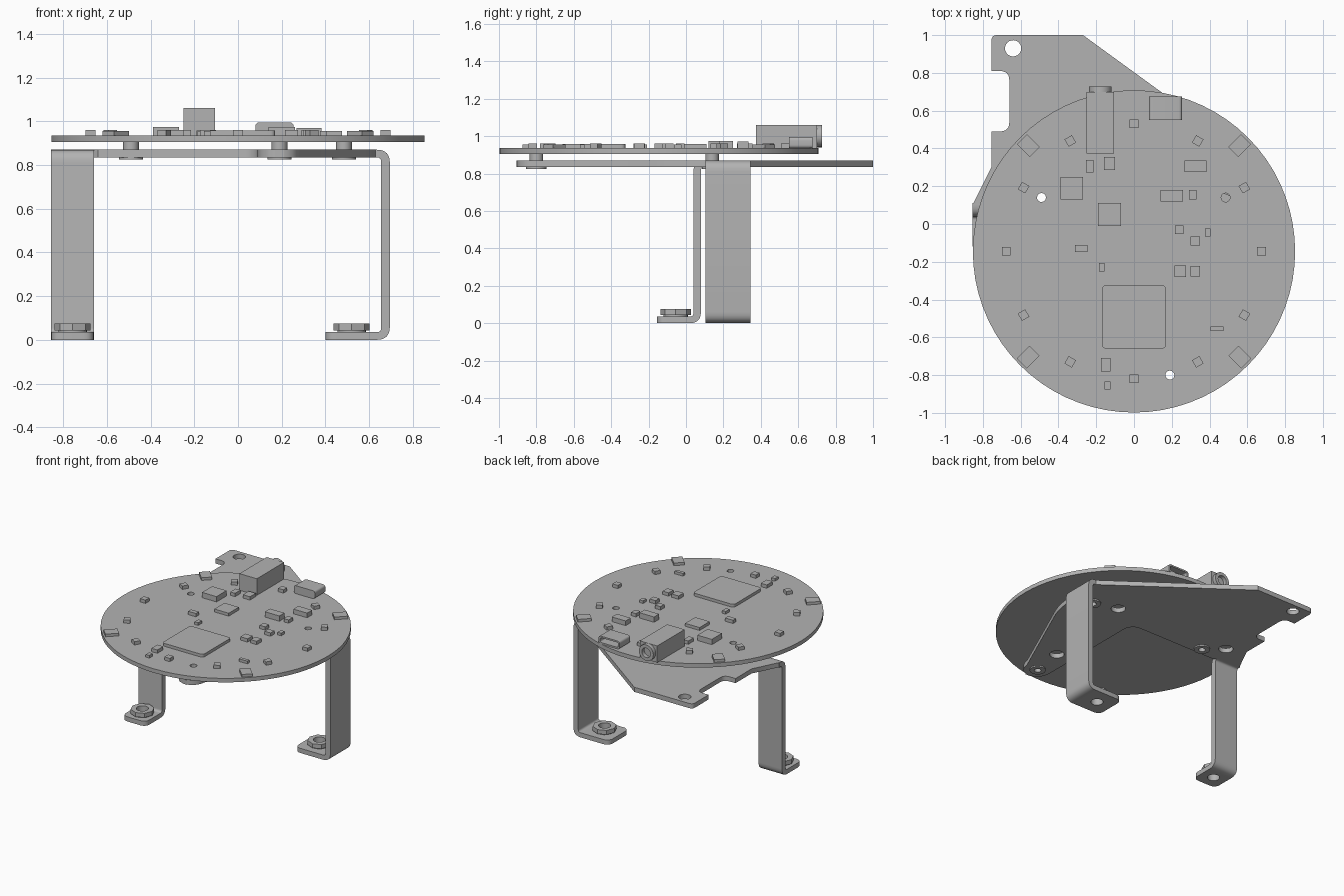
import bpy
from math import sin, cos, pi, radians
from mathutils import Vector, Matrix

cube = bpy.data.objects.get("Cube")
if cube:
    bpy.data.objects.remove(cube)

grey = bpy.data.materials.new("plain_grey")
grey.use_nodes = True
COLOUR = (0.45, 0.45, 0.45, 1)
grey.diffuse_color = COLOUR
grey.node_tree.nodes["Principled BSDF"].inputs["Base Color"].default_value = COLOUR

# Extrusion frames: profile plane to model space
UP = Matrix.Identity(4)
ALONG_X = Matrix(((0, 0, 1, 0), (1, 0, 0, 0), (0, 1, 0, 0), (0, 0, 0, 1)))
ALONG_Y = Matrix(((1, 0, 0, 0), (0, 0, -1, 0), (0, 1, 0, 0), (0, 0, 0, 1)))


def circle(x, y, r, n=24):
    return [(x + r * cos(2 * pi * i / n), y + r * sin(2 * pi * i / n)) for i in range(n)]


def rounded(points, steps=6):
    """Closed outline; a third value on a point softens that corner."""
    out = []
    for i, p in enumerate(points):
        c = Vector(p[:2])
        if len(p) == 2:
            out.append(c)
            continue
        a = Vector(points[i - 1][:2]) - c
        b = Vector(points[(i + 1) % len(points)][:2]) - c
        a, b = c + a.normalized() * p[2], c + b.normalized() * p[2]
        for k in range(steps + 1):
            t = k / steps
            out.append(a * (1 - t) ** 2 + c * 2 * t * (1 - t) + b * t * t)
    return out


def rect(x, y, w, d, r=None):
    corners = [(x - w / 2, y - d / 2), (x + w / 2, y - d / 2),
               (x + w / 2, y + d / 2), (x - w / 2, y + d / 2)]
    return rounded([c + (r,) for c in corners]) if r else corners


def slab(name, loops, low, high, frame=UP):
    """Extrude an outline, with further loops as holes."""
    curve = bpy.data.curves.new(name, 'CURVE')
    curve.dimensions = '2D'
    curve.fill_mode = 'BOTH'
    curve.extrude = (high - low) / 2
    for loop in loops:
        spline = curve.splines.new('POLY')
        spline.points.add(len(loop) - 1)
        for point, co in zip(spline.points, loop):
            point.co = (co[0], co[1], 0, 1)
        spline.use_cyclic_u = True
    obj = bpy.data.objects.new(name, curve)
    bpy.context.collection.objects.link(obj)
    bpy.ops.object.select_all(action='DESELECT')
    obj.select_set(True)
    bpy.context.view_layer.objects.active = obj
    bpy.ops.object.convert(target='MESH')
    obj = bpy.context.object
    obj.data.transform(frame @ Matrix.Translation((0, 0, (low + high) / 2)))
    obj.data.materials.clear()
    obj.data.materials.append(grey)
    bpy.ops.object.shade_smooth_by_angle(angle=radians(28))
    return obj


def box(name, x, y, w, d, h, turn=0):
    obj = slab(name, [rect(0, 0, w, d)], 0, h)
    obj.location = (x, y, BOARD_TOP)
    obj.rotation_euler.z = turn
    return obj


BOARD_TOP = 0.935
CY = -0.145
MOUNTS = [(-0.49, 0.14), (0.485, 0.14), (0.19, -0.80)]

# Round circuit board
slab("circuit_board", [circle(0, CY, 0.853, 72)] + [circle(x, y, 0.024, 12) for x, y in MOUNTS],
     0.905, BOARD_TOP)

# Bracket plate with three mounting areas and a rear tab
outline = rounded([
    (-0.855, 0.1), (-0.66, 0.1), (-0.64, 0.08), (0.09, 0.08, 0.09), (0.09, -0.905, 0.12),
    (0.27, -0.905, 0.1), (0.285, -0.8), (0.6, -0.1, 0.08), (0.63, 0.105), (0.63, 0.345),
    (-0.27, 1.0), (-0.755, 1.0, 0.03), (-0.755, 0.81), (-0.66, 0.81, 0.05),
    (-0.66, 0.49, 0.05), (-0.755, 0.49), (-0.755, 0.3)])
holes = [circle(x, y, 0.05) for x, y in [(0.3, 0.19), (0.22, -0.56), (-0.62, 0.24)]]
holes += [circle(x, y, 0.03, 12) for x, y in MOUNTS] + [circle(-0.64, 0.93, 0.043)]
slab("bracket_plate", [outline] + holes, 0.835, 0.87)

# Standoffs with a wider seat below the plate
for x, y in MOUNTS:
    slab("standoff", [circle(x, y, 0.036), circle(x, y, 0.024, 12)], 0.83, 0.905)
    slab("standoff_seat", [circle(x, y, 0.055), circle(x, y, 0.024, 12)], 0.825, 0.837)

# Bent legs
slab("left_leg", [rounded([
    (0.62, 0.87), (0.695, 0.87, 0.06), (0.695, 0, 0.06), (0.6, 0), (0.6, 0.035),
    (0.655, 0.035, 0.02), (0.655, 0.835, 0.02), (0.62, 0.835)])], -0.345, -0.105, ALONG_Y)
slab("right_leg", [rounded([
    (0.11, 0.87), (0.04, 0.87, 0.06), (0.04, 0.035, 0.02), (0, 0.035), (0, 0),
    (0.08, 0, 0.06), (0.08, 0.835, 0.02), (0.11, 0.835)])], -0.855, -0.66, ALONG_X)

# Feet with press-in nuts
feet = {
    "left": ([(0.6, 0.345), (0.4, 0.345, 0.05), (0.4, 0.105, 0.05), (0.6, 0.105)], 0.52, 0.225),
    "right": ([(-0.66, 0), (-0.855, 0), (-0.855, -0.155, 0.05), (-0.66, -0.155, 0.05)], -0.757, -0.055),
}
for side, (shape, x, y) in feet.items():
    bore = circle(x, y, 0.042)
    slab(side + "_foot", [rounded(shape), bore], 0, 0.035)
    slab(side + "_nut_collar", [circle(x, y, 0.065), bore], 0.035, 0.045)
    slab(side + "_nut", [circle(x, y, 0.082, 8), bore], 0.043, 0.075)

# Ring of small lamps
for i in range(12):
    a = i * pi / 6
    box("ring_lamp", 0.675 * cos(a), CY + 0.675 * sin(a), 0.045, 0.045, 0.025, a)

# Four corner sensors
for sx in (-1, 1):
    for sy in (-1, 1):
        box("corner_sensor", sx * 0.56, CY + sy * 0.56, 0.075, 0.095, 0.02, -sx * sy * pi / 4)

# Main chip
slab("main_chip", [rect(0, -0.492, 0.34, 0.335, 0.025)], BOARD_TOP, 0.957)

# Small parts: x, y, width, depth, height
for part in [
    (-0.33, 0.19, 0.12, 0.12, 0.04), (-0.13, 0.05, 0.12, 0.12, 0.022),
    (0.325, 0.305, 0.115, 0.06, 0.035), (0.2, 0.15, 0.12, 0.06, 0.04),
    (0.31, 0.155, 0.04, 0.05, 0.025), (0.24, -0.03, 0.045, 0.045, 0.025),
    (0.325, -0.09, 0.05, 0.045, 0.025), (0.39, -0.045, 0.03, 0.04, 0.02),
    (0.245, -0.25, 0.06, 0.06, 0.025), (0.325, -0.25, 0.05, 0.055, 0.025),
    (-0.28, -0.13, 0.065, 0.035, 0.025), (-0.17, -0.23, 0.03, 0.045, 0.02),
    (-0.235, 0.305, 0.04, 0.065, 0.025), (-0.13, 0.32, 0.06, 0.07, 0.025),
    (0.44, -0.555, 0.07, 0.025, 0.02), (-0.15, -0.745, 0.05, 0.07, 0.025),
    (-0.14, -0.855, 0.03, 0.04, 0.02),
]:
    box("small_component", *part)

# Audio jack: body with a round socket at the back
box("jack_body", -0.178, 0.537, 0.145, 0.325, 0.125)
slab("jack_socket", [circle(-0.178, 1.0, 0.06), circle(-0.178, 1.0, 0.036)], -0.728, -0.698, ALONG_Y)

# Open metal data socket at the back edge
slab("data_socket", [rect(0.167, 0.965, 0.175, 0.06, 0.02), rect(0.167, 0.965, 0.15, 0.036, 0.012)],
     -0.675, -0.56, ALONG_Y)
slab("data_socket_back", [rect(0.167, 0.965, 0.175, 0.06, 0.02)], -0.56, -0.55, ALONG_Y)
